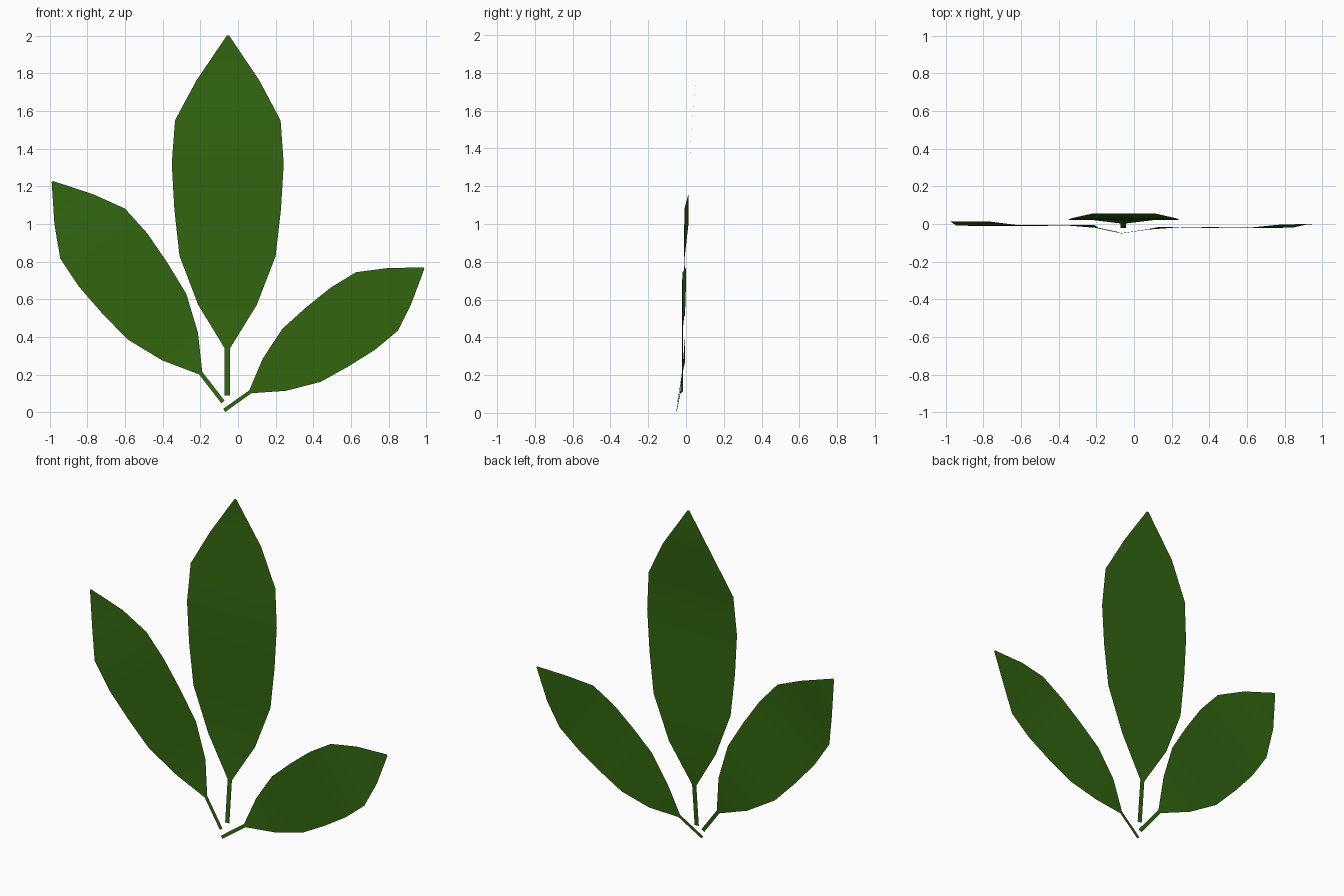
import bpy
from mathutils import Vector

if "Cube" in bpy.data.objects:
    bpy.data.objects.remove(bpy.data.objects["Cube"])

green = bpy.data.materials.new("leaf_green")
green.diffuse_color = (0.032, 0.13, 0.005, 1)
green.use_nodes = True
green.node_tree.nodes["Principled BSDF"].inputs["Base Color"].default_value = green.diffuse_color

# Shared leaf profile: (distance from stem foot, half width)
PROFILE = [(0.0, 0.014), (0.25, 0.014), (0.48, 0.155), (0.74, 0.255), (0.99, 0.283),
           (1.23, 0.297), (1.46, 0.28), (1.67, 0.168), (1.91, 0.006)]


def leaf(name, foot, tip, bend):
    """Leaf blade with stem from foot to tip (x, z); bend gives y of each row."""
    foot, tip = Vector(foot), Vector(tip)
    axis = (tip - foot).normalized()
    side = Vector((axis.y, -axis.x))
    scale = (tip - foot).length / PROFILE[-1][0]
    verts = []
    for (dist, half), y in zip(PROFILE, bend):
        mid = foot + axis * dist * scale
        for s in (-1, 1):
            p = mid + side * half * s * scale
            verts.append((p.x, y, p.y))
    faces = [(2 * i, 2 * i + 1, 2 * i + 3, 2 * i + 2) for i in range(len(PROFILE) - 1)]
    mesh = bpy.data.meshes.new(name)
    mesh.from_pydata(verts, [], faces)
    mesh.materials.append(green)
    mesh.shade_smooth()
    bpy.context.collection.objects.link(bpy.data.objects.new(name, mesh))


# Tall middle leaf and the two smaller side leaves
leaf("middle_leaf", (-0.057, 0.09), (-0.053, 2.0),
     [-0.02, 0.003, 0.02, 0.022, 0.02, 0.02, 0.03, 0.055, 0.052])
leaf("left_leaf", (-0.08, 0.056), (-0.985, 1.225),
     [-0.045, -0.02, -0.004, -0.004, -0.007, -0.01, -0.008, 0.013, 0.013])
leaf("right_leaf", (-0.073, 0.011), (0.987, 0.767),
     [-0.05, -0.03, -0.016, -0.017, -0.02, -0.022, -0.018, -0.002, 0.0])
